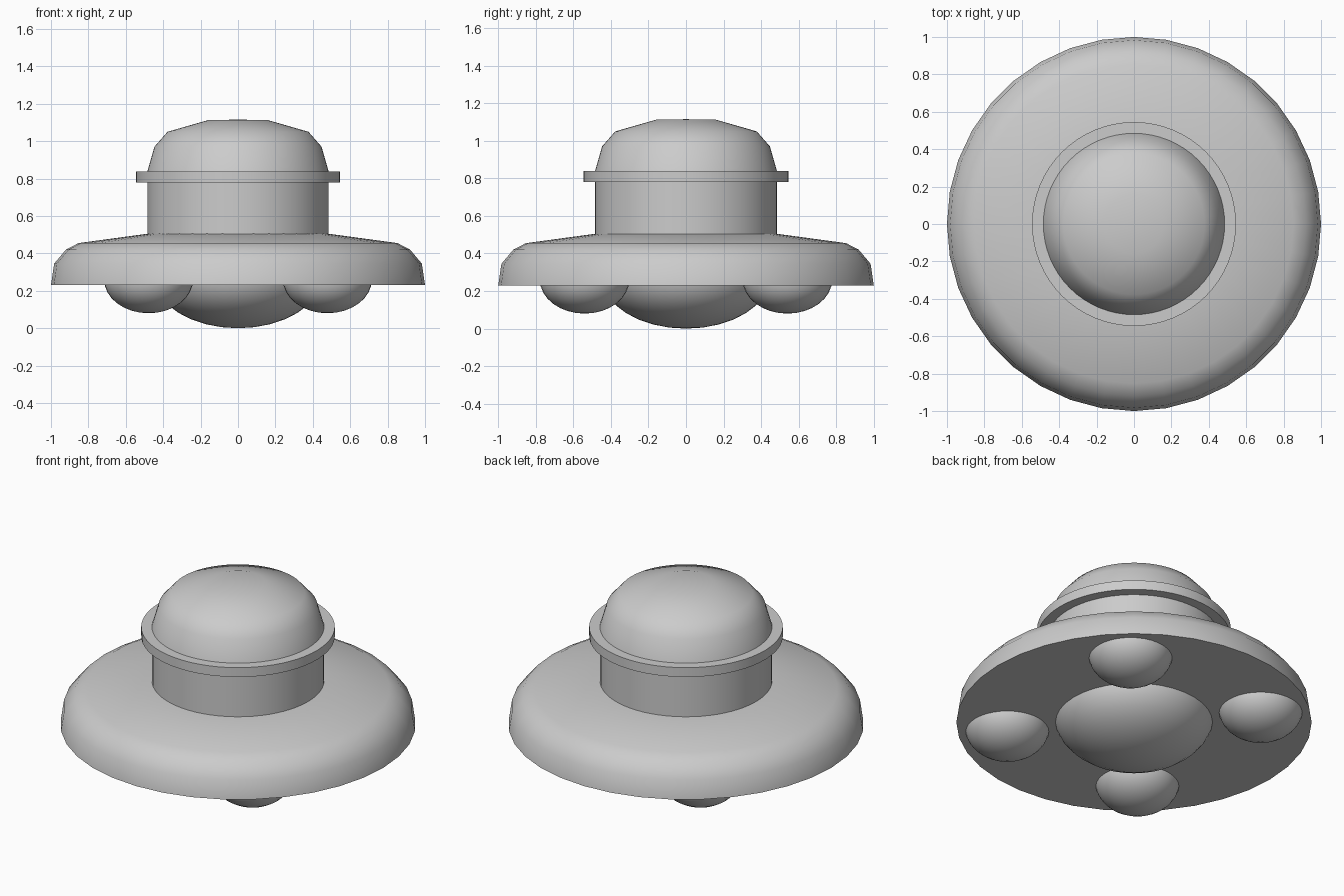
import bpy, bmesh
from math import cos, sin, tau, radians

if "Cube" in bpy.data.objects:
    bpy.data.objects.remove(bpy.data.objects["Cube"])


def finish(obj, angle=45):
    bpy.context.view_layer.objects.active = obj
    bpy.ops.object.select_all(action='DESELECT')
    obj.select_set(True)
    bpy.ops.object.shade_smooth_by_angle(angle=radians(angle))


def lathe(name, profile, sides):
    """Revolve (radius, z) points about z; radius 0 makes a pole."""
    bm = bmesh.new()
    rings = []
    for r, z in profile:
        if r == 0:
            rings.append([bm.verts.new((0, 0, z))] * sides)
        else:
            rings.append([bm.verts.new((r * cos(tau * i / sides), r * sin(tau * i / sides), z))
                          for i in range(sides)])
    for a, b in zip(rings, rings[1:]):
        for i in range(sides):
            j = (i + 1) % sides
            corners = list(dict.fromkeys((a[i], a[j], b[j], b[i])))
            bm.faces.new(corners)
    bmesh.ops.recalc_face_normals(bm, faces=bm.faces)
    mesh = bpy.data.meshes.new(name)
    bm.to_mesh(mesh)
    bm.free()
    obj = bpy.data.objects.new(name, mesh)
    bpy.context.collection.objects.link(obj)
    finish(obj)
    return obj


def bowl(name, x, y, z, radius, depth):
    """Lower half of a flattened ball, hanging under the saucer."""
    steps = 8
    profile = [(radius * cos(tau / 4 * i / steps), -depth * sin(tau / 4 * i / steps))
               for i in range(steps)] + [(0, -depth)]
    obj = lathe(name, profile, 36)
    obj.location = (x, y, z)


# Wide saucer body with a flat underside
lathe("saucer_body", [(0, 0.23), (1.0, 0.23), (0.983, 0.345), (0.92, 0.42),
                      (0.853, 0.455), (0.484, 0.505), (0, 0.505)], 36)

# Cabin wall, projecting collar and rounded roof
lathe("cabin_wall", [(0.485, 0.49), (0.485, 0.80)], 64)
lathe("collar", [(0, 0.78), (0.545, 0.78), (0.545, 0.838), (0, 0.838)], 64)
lathe("dome", [(0.487, 0.83), (0.447, 0.97), (0.377, 1.05),
               (0.158, 1.113), (0, 1.115)], 64)

# Central belly and four landing pods
bowl("belly", 0, 0, 0.28, 0.45, 0.28)
for sx, side in ((-1, "left"), (1, "right")):
    for sy, end in ((-1, "front"), (1, "back")):
        bowl(f"landing_pod_{end}_{side}", sx * 0.478, sy * 0.54, 0.26, 0.238, 0.18)
